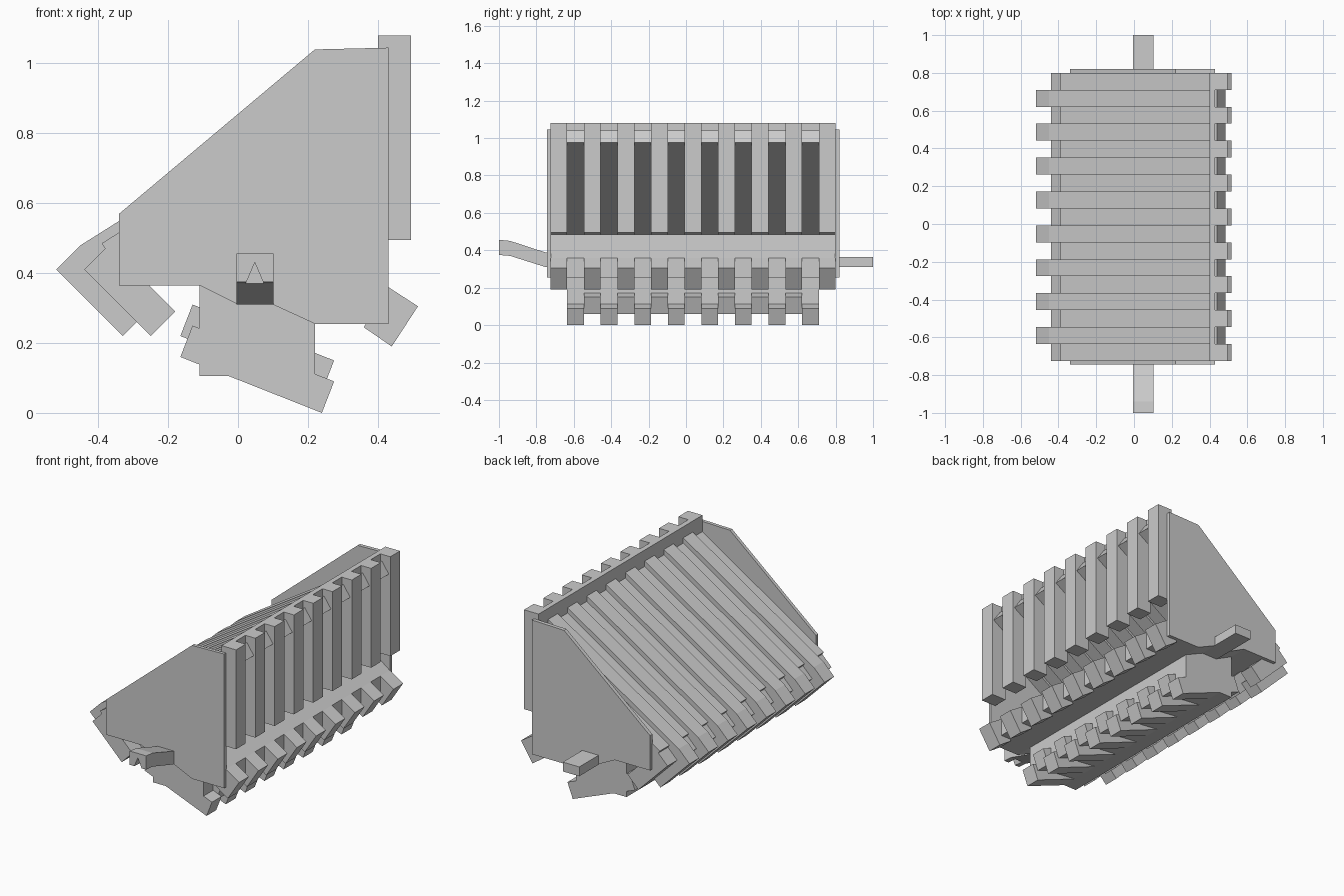
import bpy, bmesh

if "Cube" in bpy.data.objects:
    bpy.data.objects.remove(bpy.data.objects["Cube"])

Y0, STEP = -0.725, 0.0897
bay = lambda i: (Y0 + i * STEP, Y0 + (i + 1) * STEP)
EVEN = [bay(i) for i in range(0, 17, 2)]
ODD = [bay(i) for i in range(1, 17, 2)]
FULL = [(Y0, Y0 + 17 * STEP)]
INNER = [(ODD[0][0], ODD[-1][1])]


def finish(bm, name):
    bmesh.ops.recalc_face_normals(bm, faces=bm.faces)
    me = bpy.data.meshes.new(name)
    bm.to_mesh(me)
    bm.free()
    ob = bpy.data.objects.new(name, me)
    bpy.context.collection.objects.link(ob)
    return ob


def prism(bm, pts, vec, to3d):
    """Extrude one closed outline along a vector."""
    f = bm.faces.new([bm.verts.new(to3d(a, b)) for a, b in pts])
    r = bmesh.ops.extrude_face_region(bm, geom=[f])
    vs = [v for v in r["geom"] if isinstance(v, bmesh.types.BMVert)]
    bmesh.ops.translate(bm, verts=vs, vec=vec)


def along_y(name, pts, spans):
    """An x-z outline repeated over a list of y spans."""
    bm = bmesh.new()
    for a, b in spans:
        prism(bm, pts, (0, b - a, 0), lambda x, z: (x, a, z))
    return finish(bm, name)


def along_x(name, pts, x0, x1):
    """A y-z outline extruded across x."""
    bm = bmesh.new()
    prism(bm, pts, (x1 - x0, 0, 0), lambda y, z: (x0, y, z))
    return finish(bm, name)


def moved(pts, dx, dz):
    return [(x + dx, z + dz) for x, z in pts]


def rect(x0, x1, z0, z1):
    return [(x0, z0), (x1, z0), (x1, z1), (x0, z1)]


# end plates
plate = [(-0.34, 0.365), (-0.11, 0.365), (0, 0.31), (0.1, 0.31), (0.22, 0.255),
         (0.43, 0.255), (0.43, 1.045), (0.22, 1.04), (-0.34, 0.57)]
along_y("end_plates", plate, [(-0.743, Y0 + 0.002), (FULL[0][1] - 0.002, 0.82)])

# sloping roof slats, alternately high and low
slat = [(-0.45, 0.48), (0.44, 1.04), (0.485, 0.975), (-0.405, 0.41)]
along_y("high_roof_slats", slat, ODD)
low_slat = [(-0.39, 0.485), (0.41, 0.99), (0.41, 0.92), (-0.345, 0.42)]
along_y("low_roof_slats", low_slat, EVEN)

# upright bars and the rail behind their tops
along_y("upright_bars", rect(0.40, 0.495, 0.495, 1.08), EVEN)
along_y("top_rail", rect(0.40, 0.43, 0.98, 1.08), FULL)

# angled blocks at the lower left edge
block = [(-0.25, 0.22), (-0.18, 0.29), (-0.37, 0.48), (-0.44, 0.41)]
along_y("left_inner_blocks", block, EVEN)
along_y("left_outer_blocks", moved(block, -0.08, 0), ODD)

# floor with sloping ledge
floor = [(0.43, 0.255), (0.43, 0.36), (0.26, 0.485), (-0.34, 0.43),
         (-0.34, 0.365), (-0.11, 0.365), (0, 0.31), (0.1, 0.31), (0.22, 0.255)]
along_y("floor", floor, FULL)

# angled teeth at the right edge
along_y("right_teeth", [(0.43, 0.36), (0.515, 0.305), (0.44, 0.19), (0.36, 0.245)], EVEN)

# underside core and its alternating fins
core = [(-0.11, 0.105), (-0.02, 0.105), (0.22, 0.08), (0.22, 0.29),
        (0.1, 0.33), (-0.11, 0.37)]
along_y("lower_core", core, INNER)
fin = [(0.24, 0), (0.275, 0.09), (-0.13, 0.25), (-0.165, 0.16)]
along_y("low_fins", fin, ODD)
along_y("raised_fins", moved(fin, 0, 0.06), EVEN[1:-1])

# front handle, bent upwards, with a triangular notch in its end
front = along_x("front_handle", [(-1, 0.375), (-0.94, 0.37), (-0.75, 0.31), (-0.62, 0.31),
                                 (-0.62, 0.36), (-0.75, 0.388), (-0.94, 0.45), (-1, 0.456)],
                -0.005, 0.102)
notch = along_y("notch_cutter", [(0.02, 0.365), (0.076, 0.365), (0.048, 0.43)], [(-1.05, -0.94)])
notch.hide_render = True
notch.hide_viewport = True
cut = front.modifiers.new("notch", "BOOLEAN")
cut.operation, cut.object, cut.solver = "DIFFERENCE", notch, "EXACT"

# rear handle, straight
along_x("rear_handle", [(0.70, 0.31), (1, 0.31), (1, 0.365), (0.70, 0.365)], -0.005, 0.102)
